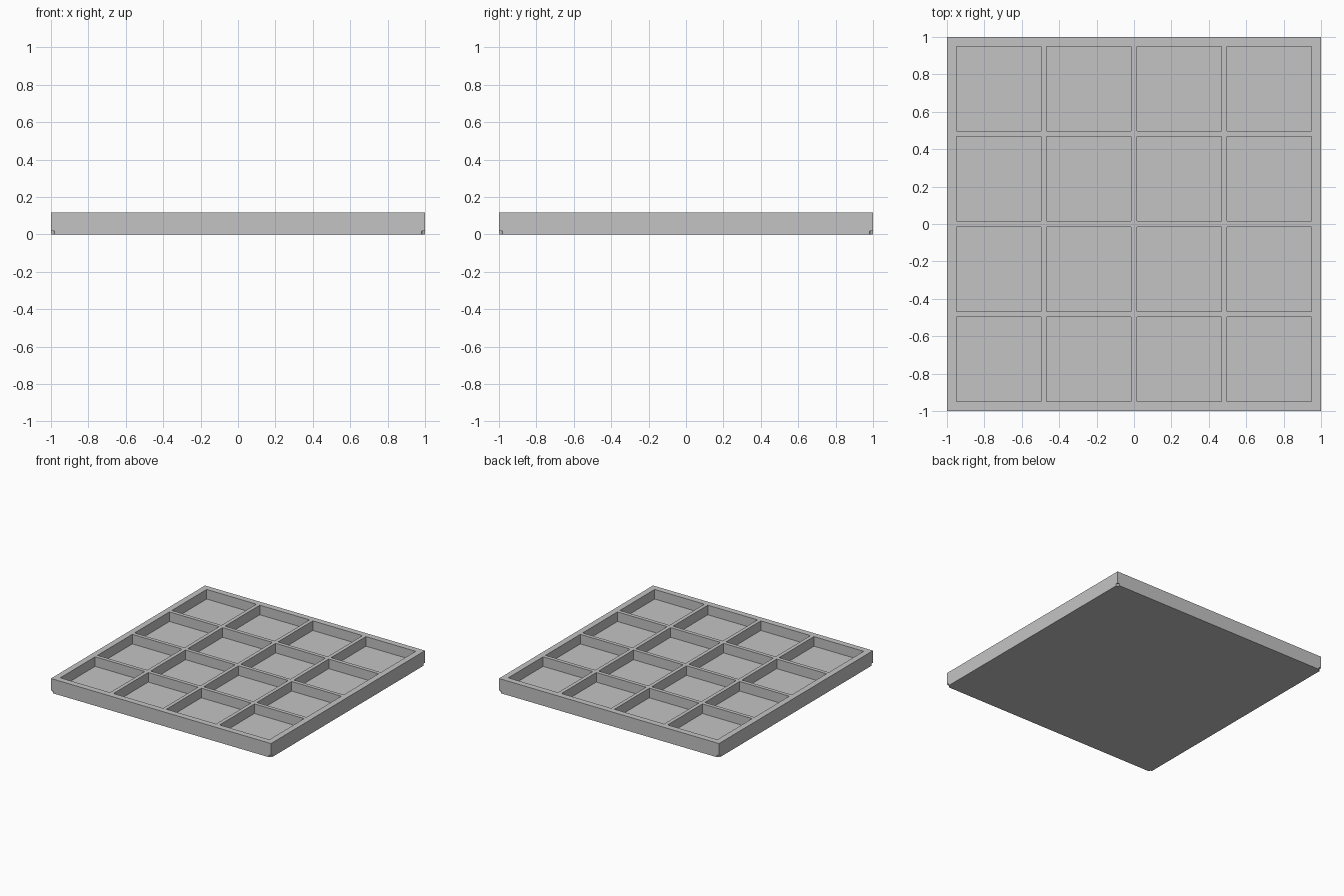
import bpy
import bmesh
from mathutils import Matrix, Vector

cube = bpy.data.objects.get("Cube")
if cube:
    bpy.data.objects.remove(cube, do_unlink=True)

HEIGHT = 0.117
FLOOR = 0.038
CELL = 0.452
CENTRES = (-0.724, -0.241, 0.241, 0.724)
NOTCH = 0.018

grey = bpy.data.materials.new("plain grey")
grey.use_nodes = True
colour = (0.55, 0.55, 0.55, 1)
grey.diffuse_color = colour
grey.node_tree.nodes["Principled BSDF"].inputs["Base Color"].default_value = colour


def finish(name, bm):
    mesh = bpy.data.meshes.new(name)
    bm.to_mesh(mesh)
    bm.free()
    mesh.materials.append(grey)
    obj = bpy.data.objects.new(name, mesh)
    bpy.context.collection.objects.link(obj)
    return obj


def add_box(bm, centre, size):
    matrix = Matrix.Translation(centre) @ Matrix.Diagonal(Vector(size).to_4d())
    bmesh.ops.create_cube(bm, size=1, matrix=matrix)


# Solid tray block
bm = bmesh.new()
add_box(bm, (0, 0, HEIGHT / 2), (2, 2, HEIGHT))
tray = finish("compartment_tray", bm)

# Sixteen square pockets
bm = bmesh.new()
for x in CENTRES:
    for y in CENTRES:
        add_box(bm, (x, y, FLOOR + HEIGHT / 2), (CELL, CELL, HEIGHT))
pockets = finish("pocket_cutter", bm)

# Small round notches under the four outer corners
bm = bmesh.new()
for x in (-1, 1):
    for y in (-1, 1):
        bmesh.ops.create_cone(bm, cap_ends=True, segments=16, radius1=NOTCH,
                              radius2=NOTCH, depth=NOTCH * 2,
                              matrix=Matrix.Translation((x, y, 0)))
notches = finish("corner_notch_cutter", bm)

for cutter in (pockets, notches):
    cut = tray.modifiers.new(cutter.name, "BOOLEAN")
    cut.operation = "DIFFERENCE"
    cut.solver = "EXACT"
    cut.object = cutter
    cutter.hide_render = True
    cutter.hide_viewport = True
